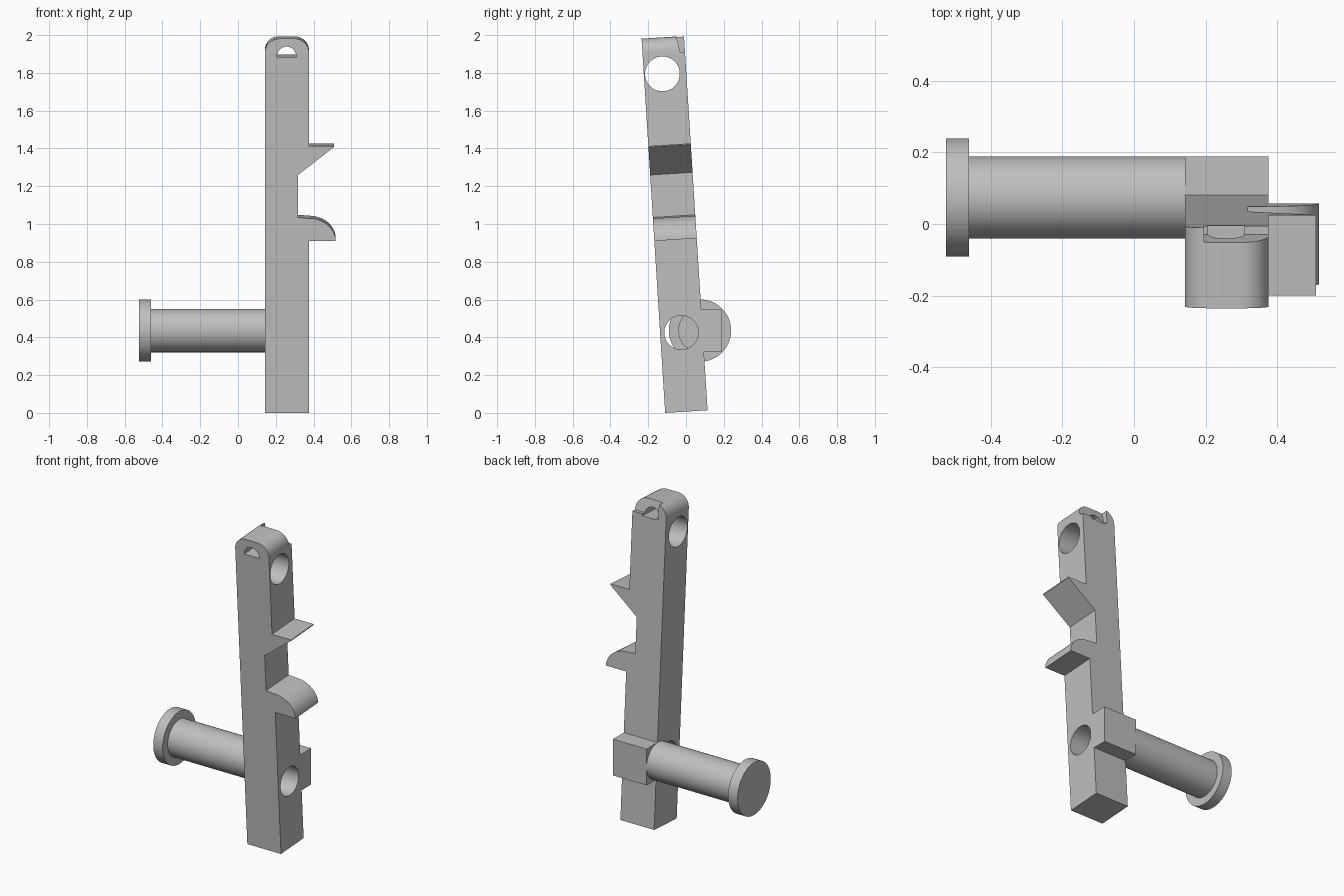
import bpy, bmesh, math
from mathutils import Matrix, Vector

cube = bpy.data.objects.get("Cube")
if cube:
    bpy.data.objects.remove(cube, do_unlink=True)

GREY = (0.52, 0.52, 0.52, 1)
grey = bpy.data.materials.new("plain grey")
grey.use_nodes = True
grey.diffuse_color = GREY
grey.node_tree.nodes["Principled BSDF"].inputs["Base Color"].default_value = GREY

# The bar leans towards the front about the x axis
LEAN = Matrix.Translation((0, 0.002, 0.007)) @ Matrix.Rotation(0.063, 4, 'X')
LEFT, RIGHT, HALF, TOP = 0.142, 0.376, 0.1125, 1.985


def arc(cx, cz, rx, rz, start, end, steps=12):
    angles = [math.radians(start + (end - start) * i / steps) for i in range(steps + 1)]
    return [(cx + rx * math.cos(a), cz + rz * math.sin(a)) for a in angles]


def prism(name, points, axis, low, high, matrix=Matrix()):
    """Extrude a closed 2D profile along x or y."""
    bm = bmesh.new()
    place = (lambda p, d: (d, p[0], p[1])) if axis == 'x' else (lambda p, d: (p[0], d, p[1]))
    face = bm.faces.new([bm.verts.new(place(p, low)) for p in points])
    moved = bmesh.ops.extrude_face_region(bm, geom=[face])["geom"]
    shift = Vector(place((0, 0), high - low))
    bmesh.ops.translate(bm, vec=shift, verts=[g for g in moved if isinstance(g, bmesh.types.BMVert)])
    bmesh.ops.recalc_face_normals(bm, faces=bm.faces)
    bm.transform(matrix)
    mesh = bpy.data.meshes.new(name)
    bm.to_mesh(mesh)
    bm.free()
    mesh.materials.append(grey)
    ob = bpy.data.objects.new(name, mesh)
    bpy.context.collection.objects.link(ob)
    return ob


def disc(y, z, r):
    return arc(y, z, r, r, 0, 360, 64)[:-1]


def activate(ob):
    bpy.ops.object.select_all(action='DESELECT')
    ob.select_set(True)
    bpy.context.view_layer.objects.active = ob


def cut(target, cutter):
    cutter.hide_render = True
    mod = target.modifiers.new("cut", 'BOOLEAN')
    mod.operation = 'DIFFERENCE'
    mod.solver = 'EXACT'
    mod.object = cutter
    activate(target)
    bpy.ops.object.modifier_apply(modifier=mod.name)
    bpy.data.objects.remove(cutter, do_unlink=True)


# Bar with rounded top, sloping prong, side recess and curved hook
R = 0.075
profile = [(LEFT, 0), (RIGHT, 0), (RIGHT, 0.912)]
profile += arc(RIGHT, 0.912, 0.141, 0.12, 0, 90, 16)
profile += [(0.318, 1.037), (0.318, 1.262), (0.508, 1.41), (0.508, 1.416), (RIGHT, 1.416)]
profile += arc(RIGHT - R, TOP - R, R, R, 0, 90)
profile += arc(LEFT + R, TOP - R, R, R, 90, 180)
# The hook arc already begins at its own outer corner
bar = prism("leaning_bar", profile, 'y', -HALF, HALF, LEAN)

# Cross holes through the sides
cut(bar, prism("upper_hole_cutter", disc(-0.125, 1.795, 0.092), 'x', 0, 0.6))
cut(bar, prism("lower_hole_cutter", disc(-0.025, 0.425, 0.09), 'x', 0, 0.6))

# Half-round slot near the top, and the sloping relief behind it
cut(bar, prism("slot_cutter", arc(0.257, 1.887, 0.052, 0.056, 0, 180, 24), 'y', -0.3, 0.3, LEAN))
relief = [(0.088, 1.899), (0.2, 1.899), (0.2, 2.1), (0.05, 2.1)]
cut(bar, prism("relief_cutter", relief, 'x', 0.196, 0.6, LEAN))

# Mounting block and pin with its flanged head
block = [(0.078, 0.322), (0.188, 0.322), (0.188, 0.55), (0.078, 0.55)]
prism("mounting_block", block, 'x', LEFT, RIGHT)
pin = prism("pin_shaft", disc(0.074, 0.436, 0.115), 'x', -0.47, LEFT)
head = prism("pin_head", disc(0.074, 0.436, 0.165), 'x', -0.525, -0.46)

for ob in (bar, pin, head):
    activate(ob)
    bpy.ops.object.shade_smooth_by_angle(angle=math.radians(30))
